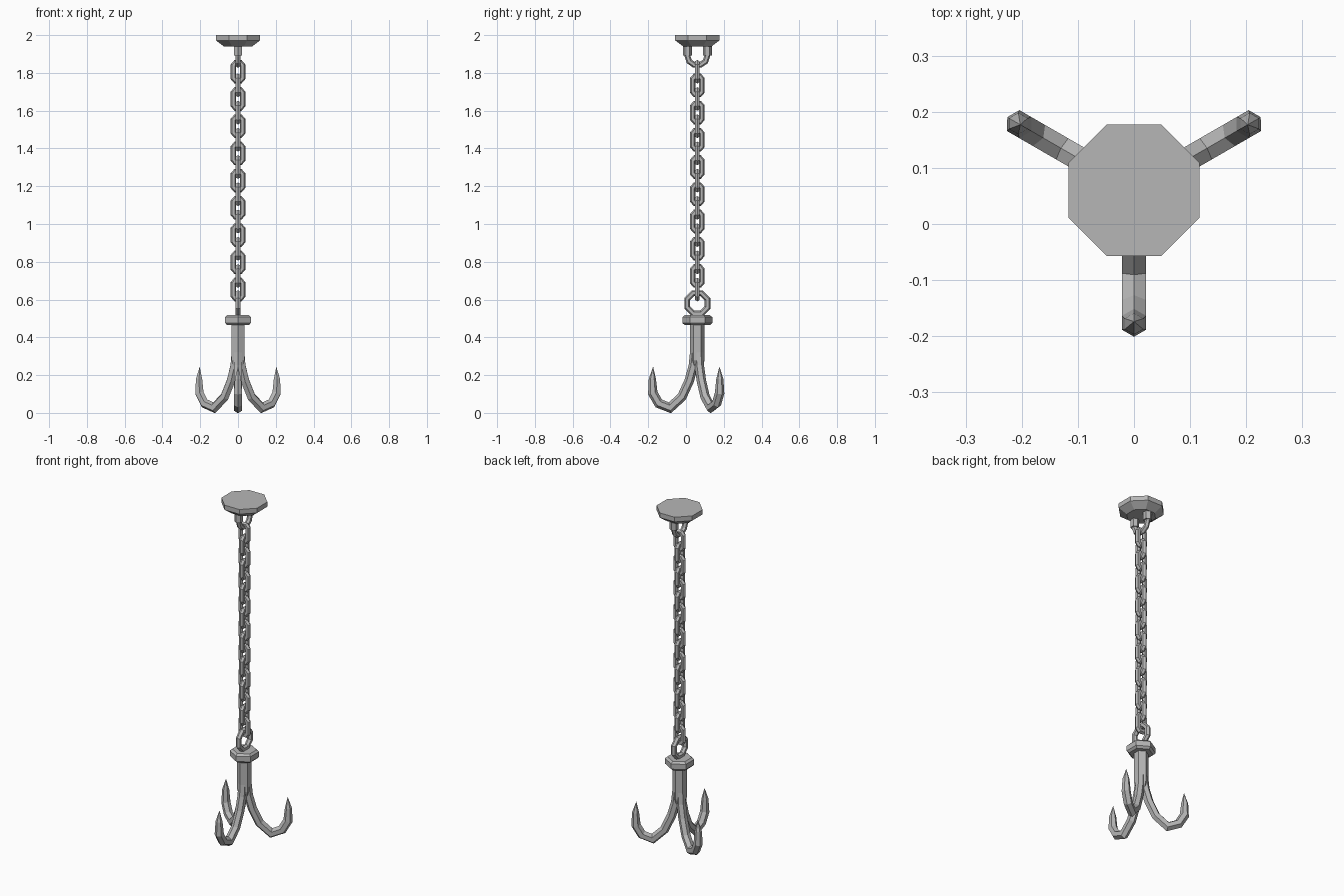
import bpy, bmesh
from math import cos, sin, pi, radians
from mathutils import Vector

if "Cube" in bpy.data.objects:
    bpy.data.objects.remove(bpy.data.objects["Cube"], do_unlink=True)

AXIS_Y = 0.06  # the chain hangs slightly behind the centre

iron = bpy.data.materials.new("grey iron")
iron.use_nodes = True
GREY = (0.47, 0.47, 0.47, 1)
iron.diffuse_color = GREY
iron.node_tree.nodes["Principled BSDF"].inputs["Base Color"].default_value = GREY


def finish(name, bm):
    bmesh.ops.remove_doubles(bm, verts=bm.verts, dist=1e-5)
    bmesh.ops.recalc_face_normals(bm, faces=bm.faces)
    mesh = bpy.data.meshes.new(name)
    bm.to_mesh(mesh)
    bm.free()
    mesh.materials.append(iron)
    obj = bpy.data.objects.new(name, mesh)
    obj.location.y = AXIS_Y
    bpy.context.collection.objects.link(obj)
    return obj


def skin(bm, rings, closed=False):
    """Join rings of points with quads, capping the ends of an open strip."""
    rings = [[bm.verts.new(p) for p in ring] for ring in rings]
    n = len(rings[0])
    pairs = list(zip(rings, rings[1:]))
    if closed:
        pairs.append((rings[-1], rings[0]))
    else:
        bm.faces.new(rings[0])
        bm.faces.new(rings[-1])
    for a, b in pairs:
        for i in range(n):
            j = (i + 1) % n
            bm.faces.new((a[i], a[j], b[j], b[i]))


def lathe(name, profile, sides, turn, y=0.0):
    """Faceted solid from (radius, height) pairs."""
    bm = bmesh.new()
    angles = [turn + 2 * pi * i / sides for i in range(sides)]
    skin(bm, [[(r * cos(a), y + r * sin(a), z) for a in angles] for r, z in profile])
    return finish(name, bm)


def sweep(name, path, radii, heading, closed=False, sides=6, base=0.0):
    """Mitred bar along (reach, height) points in the upright plane at heading."""
    out = Vector((cos(heading), sin(heading), 0))
    side = Vector((-sin(heading), cos(heading), 0))
    up = Vector((0, 0, 1))
    pts = [out * u + up * (z + base) for u, z in path]
    n = len(pts)
    rings = []
    for i, p in enumerate(pts):
        before = pts[i - 1] if closed or i else None
        after = pts[(i + 1) % n] if closed or i < n - 1 else None
        d1 = (p - before).normalized() if before is not None else (after - p).normalized()
        d2 = (after - p).normalized() if after is not None else d1
        tangent = (d1 + d2).normalized()
        normal = side.cross(tangent) / max(tangent.dot(d1), 0.5)
        rings.append([p + radii[i] * (normal * cos(t) + side * sin(t))
                      for t in (2 * pi * k / sides for k in range(sides))])
    bm = bmesh.new()
    skin(bm, rings, closed)
    return finish(name, bm)


# Ceiling plate with a tapered underside
k = 1 / cos(pi / 8)
lathe("ceiling_plate", [(0.117 * k, 2.0), (0.117 * k, 1.972), (0.075 * k, 1.94)], 8, pi / 8)

# Staple: two sockets and a hanging loop
for name, y in (("staple_socket_front", -0.053), ("staple_socket_back", 0.053)):
    lathe(name, [(0.024, 1.95), (0.024, 1.893)], 6, pi / 2, y)
loop = [(0.053, 1.93)] + [(0.053 * cos(a), 1.89 - 0.05 * sin(a))
                          for a in (pi * i / 5 for i in range(6))] + [(-0.053, 1.93)]
sweep("staple_loop", loop, [0.015] * len(loop), pi / 2)

# Chain of alternating links
quarter = [(0.024, 0.034), (0.012, 0.048)]
link = (quarter + [(-u, z) for u, z in reversed(quarter)]
        + [(-u, -z) for u, z in quarter] + [(u, -z) for u, z in reversed(quarter)])
LINKS, FIRST, LAST = 17, 1.806, 0.653
for i in range(LINKS):
    z = FIRST + (LAST - FIRST) * i / (LINKS - 1)
    sweep(f"chain_link_{i + 1}", link, [0.0145] * 8, (i % 2) * pi / 2, True, base=z)

# Eye ring on the grapple
eye = [(0.058 * cos(a), 0.58 + 0.058 * sin(a)) for a in (pi / 8 + pi * i / 4 for i in range(8))]
sweep("eye_ring", eye, [0.0155] * 8, pi / 2, True)

# Collar and shank
lathe("collar", [(0.066, 0.518), (0.079, 0.507), (0.079, 0.476), (0.066, 0.464)], 6, pi / 2)
lathe("shank", [(0.039, 0.47), (0.039, 0.28), (0.03, 0.25)], 6, pi / 2)

# Three pointed hooks
hook = [(0.014, 0.32), (0.021, 0.25), (0.043, 0.17), (0.082, 0.085), (0.145, 0.027),
        (0.204, 0.05), (0.236, 0.105), (0.238, 0.18), (0.234, 0.245)]
thickness = [0.025] * 7 + [0.019, 0.0]
for name, angle in (("hook_front", 270), ("hook_left", 30), ("hook_right", 150)):
    sweep(name, hook, thickness, radians(angle))
